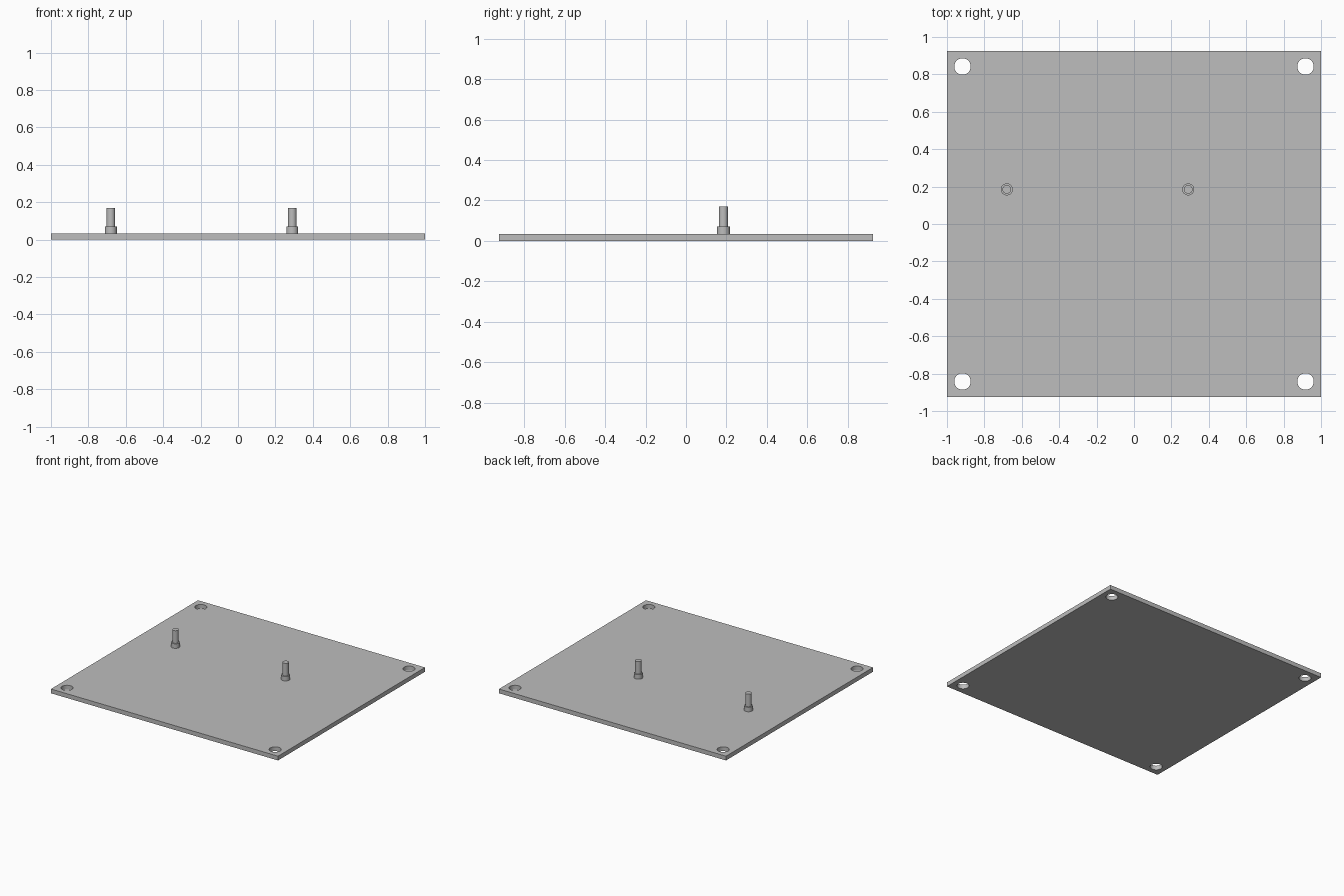
import bpy
import math

old = bpy.data.objects.get("Cube")
if old:
    bpy.data.objects.remove(old, do_unlink=True)

# Single grey material
grey = bpy.data.materials.new("plain_grey")
grey.use_nodes = True
colour = (0.51, 0.51, 0.51, 1)
grey.diffuse_color = colour
grey.node_tree.nodes["Principled BSDF"].inputs["Base Color"].default_value = colour

THICK = 0.034


def cylinder(name, radius, x, y, z0, z1):
    """Upright smooth cylinder between two heights."""
    bpy.ops.mesh.primitive_cylinder_add(
        vertices=48, radius=radius, depth=z1 - z0, location=(x, y, (z0 + z1) / 2))
    ob = bpy.context.object
    ob.name = name
    ob.data.materials.append(grey)
    bpy.ops.object.shade_smooth_by_angle(angle=math.radians(30))
    return ob


# Base plate
bpy.ops.mesh.primitive_cube_add(size=1, location=(0, 0, THICK / 2))
plate = bpy.context.object
plate.name = "base_plate"
plate.scale = (2, 1.85, THICK)
bpy.ops.object.transform_apply(location=False, rotation=False, scale=True)
plate.data.materials.append(grey)

# Corner mounting holes
for sx in (-1, 1):
    for sy in (-1, 1):
        cutter = cylinder("hole_cutter", 0.044, sx * 0.917, sy * 0.842, -0.1, 0.1)
        cutter.hide_render = True
        cutter.hide_set(True)
        cut = plate.modifiers.new("mounting_hole", "BOOLEAN")
        cut.operation = "DIFFERENCE"
        cut.solver = "EXACT"
        cut.object = cutter

# Two standing pins, each on a wider collar
for side, x in (("right", -0.68), ("left", 0.29)):
    cylinder(side + "_collar", 0.032, x, 0.185, THICK, 0.07)
    cylinder(side + "_pin", 0.023, x, 0.185, 0.07, 0.17)
